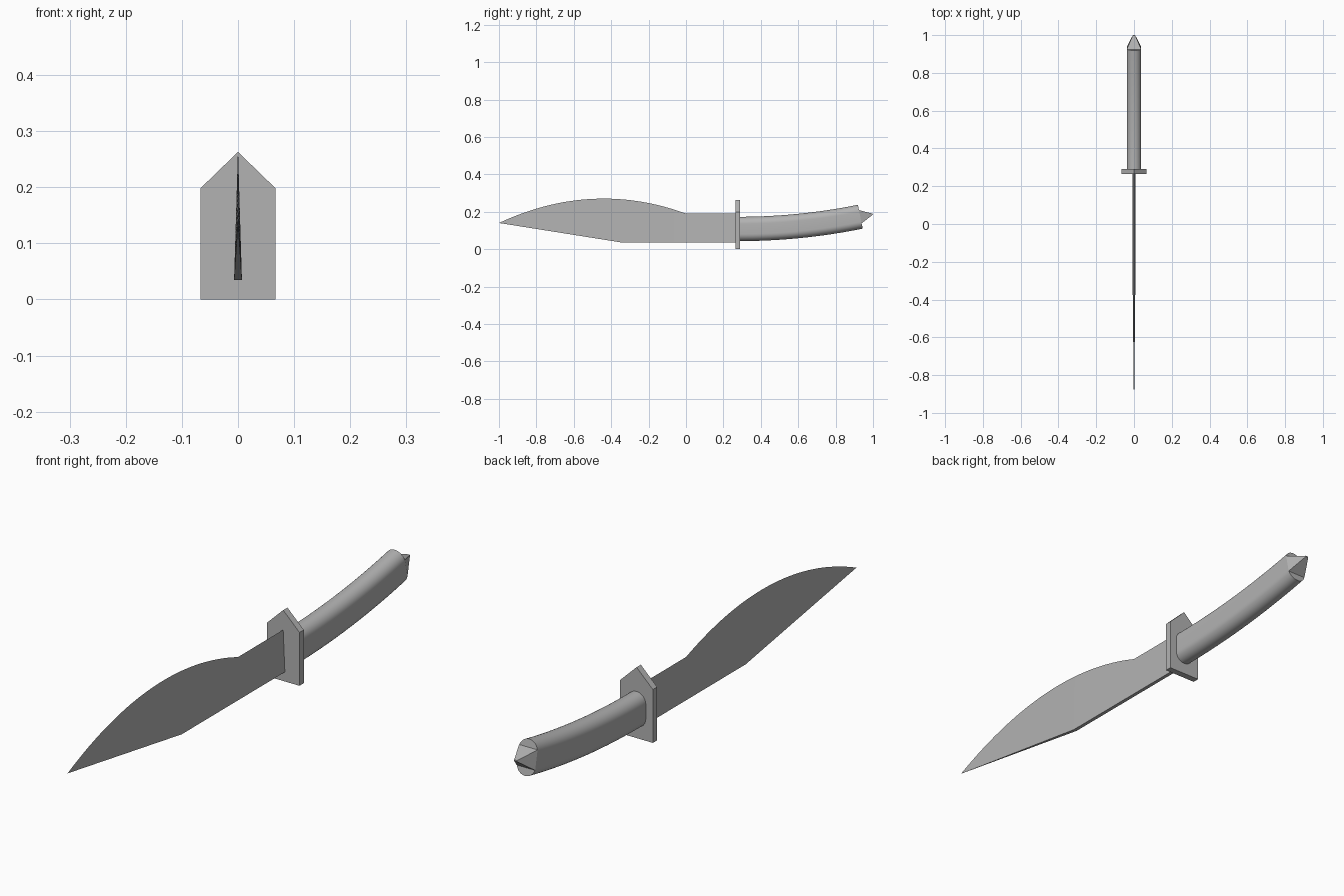
import bpy, bmesh, math
from mathutils import Vector

if "Cube" in bpy.data.objects:
    bpy.data.objects.remove(bpy.data.objects["Cube"], do_unlink=True)

GREY = (0.45, 0.45, 0.45, 1)
steel = bpy.data.materials.new("plain_grey")
steel.use_nodes = True
steel.diffuse_color = GREY
steel.node_tree.nodes["Principled BSDF"].inputs["Base Color"].default_value = GREY


def loft(name, rings, smooth=False):
    """Skin a list of equal point rings and cap both ends."""
    bm = bmesh.new()
    loops = [[bm.verts.new(p) for p in ring] for ring in rings]
    n = len(loops[0])
    for a, b in zip(loops, loops[1:]):
        for i in range(n):
            j = (i + 1) % n
            bm.faces.new((a[i], a[j], b[j], b[i]))
    bm.faces.new(loops[0])
    bm.faces.new(loops[-1])
    bmesh.ops.remove_doubles(bm, verts=bm.verts, dist=1e-5)
    bmesh.ops.recalc_face_normals(bm, faces=bm.faces)
    mesh = bpy.data.meshes.new(name)
    bm.to_mesh(mesh)
    bm.free()
    mesh.materials.append(steel)
    obj = bpy.data.objects.new(name, mesh)
    bpy.context.collection.objects.link(obj)
    if smooth:
        bpy.ops.object.select_all(action='DESELECT')
        obj.select_set(True)
        bpy.context.view_layer.objects.active = obj
        bpy.ops.object.shade_smooth_by_angle(angle=math.radians(35))
    return obj


# Blade: wedge section, sharp curved top and flat thick lower edge
TIP, BEND, HEEL, BACK = -1.0, -0.34, 0.0, 0.27
LOW, HIGH, TIP_Z, HALF = 0.035, 0.19, 0.14, 0.007


def top_edge(y):
    if y >= HEEL:
        return HIGH
    t = y - TIP
    return TIP_Z + (HIGH - TIP_Z) * t + 0.415 * t * (1 - t)


stations = sorted({TIP + i / 32 for i in range(33)} | {BEND, BACK})
sections = []
for y in stations:
    grow = min(1, (y - TIP) / (BEND - TIP))
    low = TIP_Z + (LOW - TIP_Z) * grow
    w = HALF * grow
    sections.append([(-w, y, low), (w, y, low), (0, y, top_edge(y))])
loft("blade", sections)

# Guard: house-shaped plate
outline = [(-0.067, 0), (0.067, 0), (0.067, 0.198), (0, 0.263), (-0.067, 0.198)]
loft("guard", [[(x, y, z) for x, z in outline] for y in (0.265, 0.29)])

# Grip: flat-sided oval section swept along a gentle upward arc
START, MID_Z, BEND_ANGLE = 0.28, 0.108, 0.2
RADIUS = 0.652 / math.sin(BEND_ANGLE)
ROUND, STRAIGHT = 0.038, 0.027


def on_arc(angle, x, height, out=0):
    axis = Vector((0, math.cos(angle), math.sin(angle)))
    up = Vector((0, -math.sin(angle), math.cos(angle)))
    centre = Vector((x, START + RADIUS * math.sin(angle),
                     MID_Z + RADIUS * (1 - math.cos(angle))))
    return centre + up * height + axis * out


oval = []
for side in (0, 1):
    for k in range(17):
        a = math.pi * (side + k / 16)
        oval.append((ROUND * math.cos(a),
                     ROUND * math.sin(a) + (STRAIGHT if side == 0 else -STRAIGHT)))
loft("grip", [[on_arc(BEND_ANGLE * i / 16, x, h) for x, h in oval]
              for i in range(17)], smooth=True)

# Pommel: pointed square spike on the end of the grip
square = [(-1, -1), (1, -1), (1, 1), (-1, 1)]
loft("pommel_spike", [[on_arc(BEND_ANGLE, x * w, z * h, out) for x, z in square]
                      for w, h, out in ((0.038, 0.036, 0), (0.006, 0.002, 0.069))])
